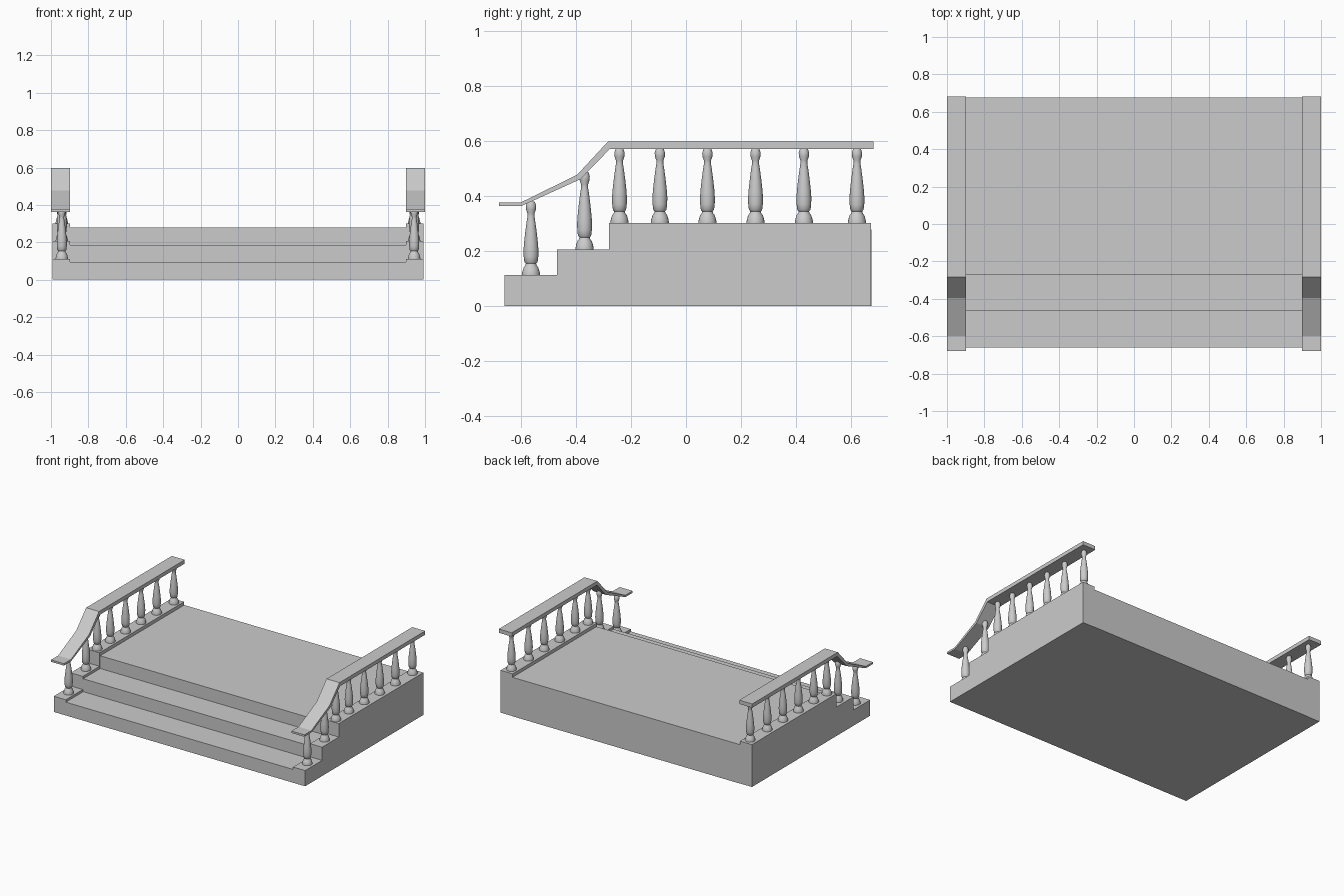
import bpy, bmesh, math

if "Cube" in bpy.data.objects:
    bpy.data.objects.remove(bpy.data.objects["Cube"])


def extrude_profile(name, pts, x0, x1):
    """Solid made by sweeping a closed (y, z) outline along x."""
    bm = bmesh.new()
    face = bm.faces.new([bm.verts.new((x0, y, z)) for y, z in pts])
    out = bmesh.ops.extrude_face_region(bm, geom=[face])
    moved = [v for v in out["geom"] if isinstance(v, bmesh.types.BMVert)]
    bmesh.ops.translate(bm, verts=moved, vec=(x1 - x0, 0, 0))
    bmesh.ops.recalc_face_normals(bm, faces=bm.faces)
    return finish(name, bm)


def lathe(name, profile, loc, height, sides=20):
    """Turned solid from (radius, relative height) points."""
    bm = bmesh.new()
    rings = []
    for r, t in profile:
        rings.append([bm.verts.new((r * math.cos(2 * math.pi * i / sides),
                                    r * math.sin(2 * math.pi * i / sides),
                                    t * height)) for i in range(sides)])
    for a, b in zip(rings, rings[1:]):
        for i in range(sides):
            j = (i + 1) % sides
            bm.faces.new((a[i], a[j], b[j], b[i]))
    bm.faces.new(rings[0][::-1])
    bm.faces.new(rings[-1])
    bmesh.ops.translate(bm, verts=bm.verts, vec=loc)
    obj = finish(name, bm)
    bpy.context.view_layer.objects.active = obj
    obj.select_set(True)
    bpy.ops.object.shade_smooth_by_angle(angle=math.radians(40))
    obj.select_set(False)
    return obj


def finish(name, bm):
    mesh = bpy.data.meshes.new(name)
    bm.to_mesh(mesh)
    bm.free()
    obj = bpy.data.objects.new(name, mesh)
    bpy.context.collection.objects.link(obj)
    return obj


def stair_outline(front, back, edges, heights):
    pts = [(back, 0), (front, 0)]
    ys = [front] + edges + [back]
    for i, z in enumerate(heights):
        pts += [(ys[i], z), (ys[i + 1], z)]
    return pts


# Central steps and platform
extrude_profile("platform_steps", stair_outline(
    -0.66, 0.675, [-0.464, -0.272], [0.095, 0.187, 0.278]), -0.897, 0.897)

curb = stair_outline(-0.66, 0.673, [-0.469, -0.28], [0.112, 0.206, 0.302])

# Handrail outline: top edge forward to back, then underside
rail = [(-0.68, 0.377), (-0.6, 0.377), (-0.396, 0.477), (-0.284, 0.598), (0.682, 0.598),
        (0.682, 0.571), (-0.277, 0.571), (-0.384, 0.461), (-0.6, 0.363), (-0.68, 0.363)]

# Turned baluster: bell foot, neck, vase body, slim throat, bulb
baluster = [(0.033, 0), (0.033, 0.015), (0.031, 0.05), (0.027, 0.10), (0.020, 0.135),
            (0.019, 0.155), (0.024, 0.175), (0.0265, 0.25), (0.027, 0.34), (0.0255, 0.43),
            (0.021, 0.58), (0.016, 0.72), (0.0125, 0.80), (0.013, 0.84), (0.018, 0.89),
            (0.019, 0.94), (0.015, 0.985), (0.013, 1.0)]

# (y, foot height, length)
posts = [(-0.564, 0.112, 0.268), (-0.369, 0.206, 0.282)]
posts += [(y, 0.302, 0.271) for y in (-0.242, -0.095, 0.078, 0.253, 0.429, 0.622)]

# Both sides: curb, handrail and balusters
for side, s in (("left", -1), ("right", 1)):
    extrude_profile(f"{side}_curb", curb, s * 0.897, s * 0.992)
    extrude_profile(f"{side}_handrail", rail, s * 0.898, s * 1.0)
    for i, (y, z, h) in enumerate(posts):
        lathe(f"{side}_baluster_{i + 1}", baluster, (s * 0.942, y, z), h)
